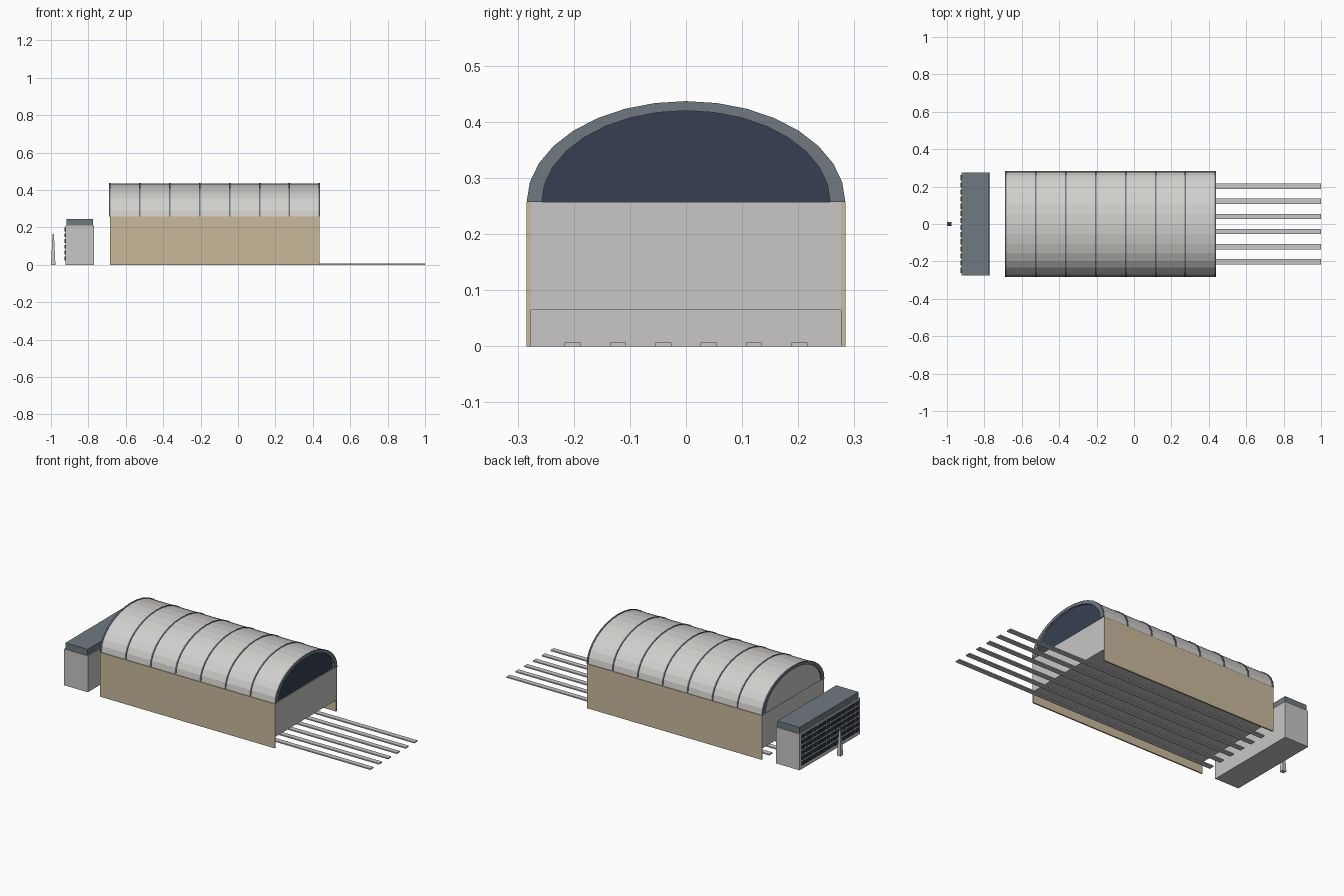
import bpy
import bmesh
from math import cos, sin, pi
from mathutils import Vector

cube = bpy.data.objects.get("Cube")
if cube:
    bpy.data.objects.remove(cube, do_unlink=True)


def material(name, r, g, b):
    m = bpy.data.materials.new(name)
    m.use_nodes = True
    m.diffuse_color = (r, g, b, 1)
    m.node_tree.nodes["Principled BSDF"].inputs["Base Color"].default_value = (r, g, b, 1)
    return m


STONE = material("pale stone", 0.58, 0.57, 0.56)
VAULT = material("light roof panel", 0.64, 0.63, 0.61)
TAN = material("tan brick", 0.58, 0.49, 0.33)
SLATE = material("slate grey", 0.16, 0.195, 0.22)
NAVY = material("dark navy glass", 0.037, 0.051, 0.084)


def finish(bm, name, mat):
    bmesh.ops.recalc_face_normals(bm, faces=bm.faces)
    mesh = bpy.data.meshes.new(name)
    bm.to_mesh(mesh)
    bm.free()
    mesh.materials.append(mat)
    obj = bpy.data.objects.new(name, mesh)
    bpy.context.collection.objects.link(obj)
    return obj


def add_box(bm, x, y, z):
    """Add a box given (low, high) pairs on each axis."""
    verts = bmesh.ops.create_cube(bm, size=1)["verts"]
    for v in verts:
        v.co = Vector(lo + (c + 0.5) * (hi - lo) for c, (lo, hi) in zip(v.co, (x, y, z)))


def box(name, x, y, z, mat):
    bm = bmesh.new()
    add_box(bm, x, y, z)
    return finish(bm, name, mat)


# Shed dimensions
X0, X1 = -0.685, 0.435
HALF, SPRING, RISE = 0.284, 0.257, 0.18
SEGMENTS = 16


def arc(scale):
    angles = [pi * i / SEGMENTS for i in range(SEGMENTS + 1)]
    return [(HALF * scale * cos(a), SPRING + RISE * scale * sin(a)) for a in angles]


def arch(name, x0, x1, outer, inner, mat):
    """Extrude a half-ellipse along x; hollow when inner is above zero."""
    bm = bmesh.new()
    out = arc(outer)
    rows = [[bm.verts.new((x, y, z)) for y, z in out] for x in (x0, x1)]
    if inner:
        inn = [[bm.verts.new((x, y, z)) for y, z in arc(inner)] for x in (x0, x1)]
        for o, i in zip(rows, inn):
            for k in range(SEGMENTS):
                bm.faces.new((o[k], o[k + 1], i[k + 1], i[k]))
        for a, b in (rows, inn):
            for k in range(SEGMENTS):
                bm.faces.new((a[k], a[k + 1], b[k + 1], b[k]))
        for k in (0, SEGMENTS):
            bm.faces.new((rows[0][k], rows[1][k], inn[1][k], inn[0][k]))
    else:
        for row in rows:
            bm.faces.new(row)
        a, b = rows
        for k in range(SEGMENTS + 1):
            j = (k + 1) % (SEGMENTS + 1)
            bm.faces.new((a[k], a[j], b[j], b[k]))
    return finish(bm, name, mat)


# Side walls and raised hall between them
for side, label in ((-1, "front"), (1, "back")):
    box(label + "_side_wall", (X0, X1), sorted((side * 0.276, side * HALF)), (0, SPRING), TAN)
box("hall_body", (X0, X1), (-0.276, 0.276), (0.065, SPRING), STONE)

# Vaulted roof with ribs and filled ends
arch("vault_roof", X0, X1, 0.985, 0.905, VAULT)
for i in range(8):
    x = X0 + i * (X1 - X0) / 7
    arch(f"roof_rib_{i + 1}", x - 0.004, x + 0.004, 1.0, 0.905, SLATE)
arch("glazed_gable", X1 - 0.012, X1 - 0.006, 0.93, 0, NAVY)
arch("plain_gable", X0 + 0.002, X0 + 0.008, 0.93, 0, STONE)

# Tracks
for i in range(6):
    y = -0.202 + i * 0.0808
    box(f"track_{i + 1}", (X0, 1.0), (y - 0.0143, y + 0.0143), (0, 0.007), STONE)

# Head building with flat roof slab
box("head_building", (-0.923, -0.77), (-0.276, 0.276), (0, 0.21), STONE)
box("head_roof", (-0.918, -0.775), (-0.27, 0.27), (0.21, 0.245), SLATE)

# Window grid on the outer facade
bm = bmesh.new()
for row in range(6):
    z = 0.034 + row * 0.031
    for col in range(14):
        y = (col - 6.5) * 0.038
        add_box(bm, (-0.928, -0.921), (y - 0.014, y + 0.014), (z - 0.01, z + 0.01))
finish(bm, "facade_windows", NAVY)

# Tapered obelisk
bm = bmesh.new()
add_box(bm, (-1.0, -0.976), (-0.012, 0.012), (0, 0.165))
for v in bm.verts:
    if v.co.z > 0.1:
        v.co.x = -0.988 + (v.co.x + 0.988) * 0.3
        v.co.y *= 0.3
finish(bm, "obelisk", STONE)
